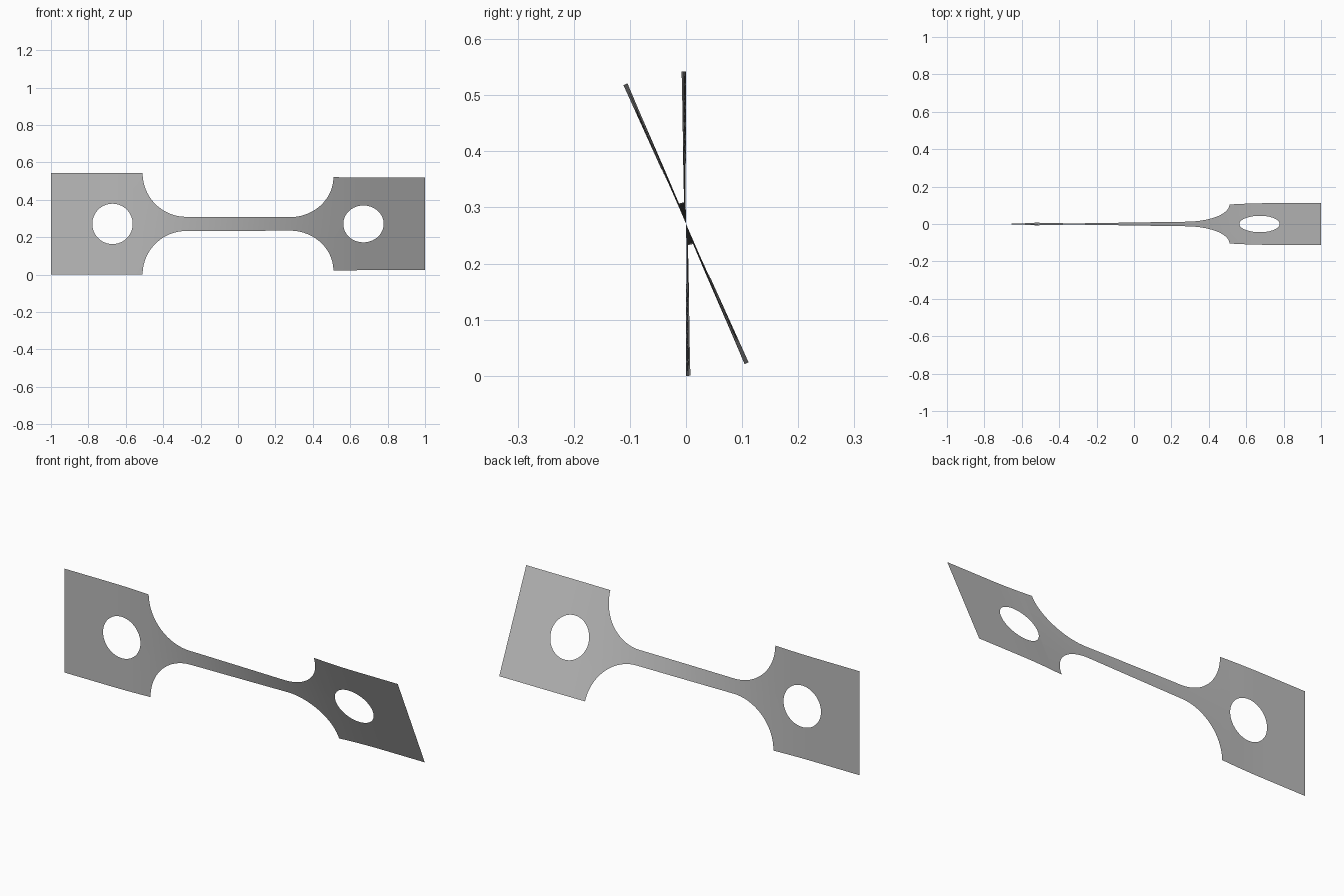
import bpy, bmesh, math

cube = bpy.data.objects.get("Cube")
if cube:
    bpy.data.objects.remove(cube, do_unlink=True)

HALF_HEIGHT = 0.271    # grip tabs
NECK = 0.038           # half height of the narrow strip
RADIUS = HALF_HEIGHT - NECK
FILLET_X = 0.277       # centre of the fillet arcs
HOLE_X, HOLE_R = 0.671, 0.108
TWIST = math.radians(24.3)
TWIST_END = 0.75

steel = bpy.data.materials.new("steel_grey")
steel.use_nodes = True
grey = (0.5, 0.5, 0.5, 1)
steel.diffuse_color = grey
steel.node_tree.nodes["Principled BSDF"].inputs["Base Color"].default_value = grey


def outer(x):
    """Half height of the outline at x."""
    d = abs(x) - FILLET_X
    if d <= 0:
        return NECK
    if d >= RADIUS:
        return HALF_HEIGHT
    return HALF_HEIGHT - math.sqrt(RADIUS ** 2 - d ** 2)


def inner(x):
    """Half height of the bolt hole at x."""
    return math.sqrt(max(0, HOLE_R ** 2 - (abs(x) - HOLE_X) ** 2))


def twisted(x, r):
    """Point at radius r on the cross-section, turned about the long axis."""
    t = min(1, max(0, (x + TWIST_END) / (2 * TWIST_END)))
    a = TWIST * t * t * (3 - 2 * t)
    return (x, -r * math.sin(a), HALF_HEIGHT + r * math.cos(a))


# Stations along one half: strip, fillet, solid tab, hole, tab end
half = [FILLET_X * i / 12 for i in range(13)]
half += [FILLET_X + RADIUS * math.sin(math.pi / 2 * i / 20) for i in range(1, 21)]
half += [HOLE_X - HOLE_R * math.cos(math.pi * i / 32) for i in range(33)]
half += [0.85, 0.92, 1.0]
stations = [-x for x in reversed(half[1:])] + half

# Thin sheet in two bands, above and below the centre line
bm = bmesh.new()
for side in (1, -1):
    columns = [(bm.verts.new(twisted(x, side * inner(x))),
                bm.verts.new(twisted(x, side * outer(x)))) for x in stations]
    for a, b in zip(columns, columns[1:]):
        ring = (a[0], b[0], b[1], a[1])
        bm.faces.new(ring if side > 0 else ring[::-1])
bmesh.ops.remove_doubles(bm, verts=bm.verts, dist=0.00001)
for face in bm.faces:
    face.smooth = True

mesh = bpy.data.meshes.new("twisted_link_plate")
bm.to_mesh(mesh)
bm.free()
mesh.materials.append(steel)
plate = bpy.data.objects.new("twisted_link_plate", mesh)
bpy.context.collection.objects.link(plate)
